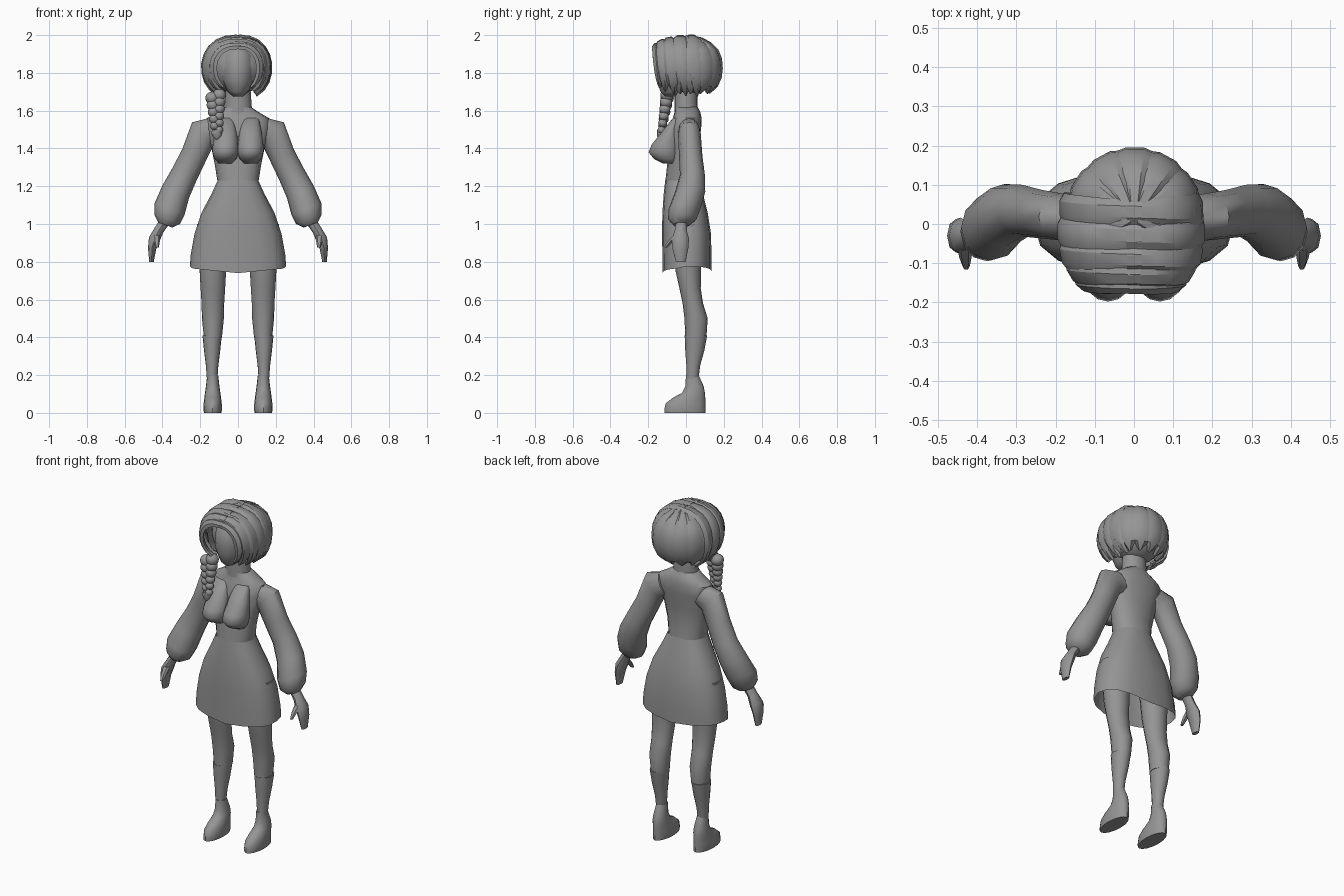
import bpy, bmesh
from math import sin, cos, pi, radians, copysign
from mathutils import Vector

cube = bpy.data.objects.get("Cube")
if cube:
    bpy.data.objects.remove(cube)

GREY = (0.3, 0.3, 0.3, 1)
mat = bpy.data.materials.new("plain grey")
mat.use_nodes = True
mat.diffuse_color = GREY
mat.node_tree.nodes["Principled BSDF"].inputs["Base Color"].default_value = GREY


def finish(name, bm, smooth=45):
    bmesh.ops.recalc_face_normals(bm, faces=bm.faces)
    mesh = bpy.data.meshes.new(name)
    bm.to_mesh(mesh)
    bm.free()
    mesh.materials.append(mat)
    ob = bpy.data.objects.new(name, mesh)
    bpy.context.collection.objects.link(ob)
    bpy.ops.object.select_all(action='DESELECT')
    ob.select_set(True)
    bpy.context.view_layer.objects.active = ob
    bpy.ops.object.shade_smooth_by_angle(angle=radians(smooth))
    return ob


def skin(name, rings, caps=(True, True), smooth=45):
    """Bridge a list of point rings into one surface."""
    bm = bmesh.new()
    vs = [[bm.verts.new(p) for p in r] for r in rings]
    n = len(vs[0])
    for a, b in zip(vs, vs[1:]):
        for i in range(n):
            j = (i + 1) % n
            bm.faces.new((a[i], a[j], b[j], b[i]))
    if caps[0]:
        bm.faces.new(vs[0])
    if caps[1]:
        bm.faces.new(vs[-1])
    return finish(name, bm, smooth)


def ring(c, rx, ry, tilt=0, n=16, power=1.0):
    """Rounded ring, leaned about the y axis by tilt degrees."""
    t, pts = radians(tilt), []
    for i in range(n):
        a = 2 * pi * i / n
        u = copysign(abs(cos(a)) ** power, cos(a)) * rx
        v = copysign(abs(sin(a)) ** power, sin(a)) * ry
        pts.append(Vector(c) + Vector((u * cos(t), v, u * sin(t))))
    return pts


def column(name, rows, x=0, **kw):
    """Loft from rows of (z, half width, front y, back y)."""
    power = kw.pop("power", 1.0)
    rings = [ring((x, (f + b) / 2, z), w, (b - f) / 2, power=power) for z, w, f, b in rows]
    return skin(name, rings, **kw)


def limb(name, rows, n=12):
    """Loft from rows of (x, y, z, width radius, depth radius, tilt)."""
    return skin(name, [ring(r[:3], r[3], r[4], r[5], n) for r in rows])


def blob(name, c, r):
    bm = bmesh.new()
    bmesh.ops.create_uvsphere(bm, u_segments=16, v_segments=10, radius=1)
    for v in bm.verts:
        v.co = Vector([v.co[i] * r[i] + c[i] for i in range(3)])
    return finish(name, bm)


def lock(name, path, outs, widths, thick=0.012):
    """Flat ridged strand of hair along a path."""
    rings = []
    for i, p in enumerate(path):
        tan = (path[min(i + 1, len(path) - 1)] - path[max(i - 1, 0)]).normalized()
        out = outs[i].normalized()
        side = tan.cross(out).normalized() * widths[i] / 2
        rings.append([p - side, p - side * .4 + out * thick, p + side * .5 + out * thick,
                      p + side, p - out * thick])
    return skin(name, rings, smooth=30)


# Dress: hollow skirt running up into the bodice
skirt = column("skirt", [
    (.75, .255, -.125, .135), (.84, .25, -.125, .135), (.95, .23, -.127, .132),
    (1.06, .193, -.125, .115), (1.16, .14, -.118, .09), (1.23, .108, -.11, .072)],
    power=.8, caps=(False, False))
for v in skirt.data.vertices:
    if v.co.z < .8:
        v.co.z += .025 * abs(v.co.x) / .25 - (.01 if v.co.y < 0 else 0)
column("bodice", [
    (1.22, .108, -.11, .072), (1.31, .122, -.1, .06), (1.41, .142, -.09, .065),
    (1.5, .17, -.085, .08), (1.56, .165, -.07, .083), (1.595, .105, -.06, .075),
    (1.62, .068, -.06, .062)], power=.9)
column("neck", [(1.59, .075, -.062, .062), (1.66, .07, -.062, .062), (1.74, .065, -.06, .06)])

for s, side in ((1, "left"), (-1, "right")):
    column(side + "_bust", [
        (1.32, .035, -.12, -.05), (1.345, .058, -.17, -.04), (1.38, .07, -.198, -.03),
        (1.42, .068, -.182, -.03), (1.48, .06, -.135, -.03), (1.56, .045, -.07, -.02)],
        x=s * .066, smooth=60)
    # Puffed sleeve
    limb(side + "_sleeve", [(s * x, y, z, r, d, s * t) for x, y, z, r, d, t in [
        (.12, .015, 1.5, .07, .055, 60), (.185, .018, 1.48, .082, .06, 45),
        (.235, .025, 1.36, .07, .062, 30), (.285, .034, 1.26, .072, .066, 27),
        (.33, .022, 1.17, .078, .08, 25), (.362, -.008, 1.08, .085, .084, 22),
        (.375, -.02, 1.025, .072, .075, 20), (.385, -.025, .995, .04, .042, 20)]])
    # Hand with thumb
    limb(side + "_hand", [(s * x, y, z, r, d, s * t) for x, y, z, r, d, t in [
        (.39, -.025, 1.01, .028, .03, 20), (.42, -.028, .965, .026, .032, 25),
        (.443, -.03, .92, .03, .046, 20), (.455, -.03, .87, .022, .042, 10),
        (.458, -.028, .8, .012, .026, 0)]], n=8)
    limb(side + "_thumb", [(s * x, y, z, r, r, 0) for x, y, z, r in [
        (.432, -.05, .94, .02), (.43, -.085, .905, .016), (.428, -.108, .875, .009)]], n=6)
    # Leg, stocking and boot
    column(side + "_leg", [
        (1.0, .085, -.08, .085), (.75, .07, -.055, .08), (.66, .065, -.035, .078),
        (.58, .06, -.018, .09), (.5, .058, -.008, .115), (.4, .048, -.004, .108)],
        x=s * .133)
    column(side + "_stocking", [
        (.41, .051, -.007, .112), (.33, .043, -.004, .097), (.25, .033, .002, .075),
        (.18, .028, .002, .066)], x=s * .137)
    column(side + "_boot", [
        (0, .046, -.115, .102), (.015, .049, -.115, .102), (.05, .048, -.108, .102),
        (.08, .044, -.07, .102), (.105, .041, -.022, .1), (.14, .036, -.004, .094),
        (.2, .029, 0, .067)], x=s * .134)

# Head and underlying hair
column("face", [
    (1.675, .025, -.11, 0), (1.7, .055, -.135, .02), (1.76, .083, -.155, .05),
    (1.82, .09, -.16, .06), (1.89, .085, -.15, .06), (1.95, .05, -.1, .05)], smooth=60)
blob("hair_base", (0, .02, 1.835), (.155, .155, .15))

# Back strands fanning from the crown
for k in range(9):
    a = radians(-24 + 28.5 * k)
    path, outs, widths = [], [], []
    for i in range(9):
        t = radians(4 + 17.5 * i)
        d = Vector((cos(a) * sin(t), sin(a) * sin(t), cos(t)))
        bulge = 1 + .06 * sin(2 * t) ** 2
        path.append(Vector((d.x * .165, d.y * .168 + .015, 1.828 + d.z * .16)) * 1.0
                    + Vector((d.x, d.y, 0)) * .165 * (bulge - 1))
        outs.append(d)
        widths.append(.02 + .085 * sin(t) if i < 8 else .015)
    lock("back_strand_%d" % (k + 1), path, outs, widths)

# Front strands parted in the middle and falling to each side
bands = [(.03, .165, .163, 0, .08), (-.03, .17, .16, 0, .085), (-.09, .162, .15, -.2, .08),
         (-.135, .14, .135, -.6, .075), (-.163, .118, .115, -1.2, .055)]
for s, side in ((1, "left"), (-1, "right")):
    for k, (y, rx, rz, fwd, w) in enumerate(bands):
        path, outs, widths = [], [], []
        wide = rx + (.014 if s < 0 else 0)
        for i in range(10):
            t = radians(93 - 17.2 * i)
            x = copysign(abs(cos(t)) ** .75, cos(t)) * wide
            path.append(Vector((s * x, y + .03 * (i / 9) ** 2, 1.828 + rz * sin(t))))
            outs.append(Vector((s * cos(t), fwd, sin(t))))
            widths.append(w * (.75, .85, .95, 1, 1, 1, .95, .8, .55, .15)[i])
        lock("%s_front_strand_%d" % (side, k + 1), path, outs, widths)

# Braid hanging over the right shoulder
for k in range(6):
    f = k / 5
    for s in (-1, 1):
        r = .042 - .018 * f
        blob("braid_knot_%d_%s" % (k + 1, "a" if s < 0 else "b"),
             (-.118 + .008 * f + s * r * .45, -.1 - .03 * f, 1.675 - .185 * f + s * .008),
             (r * .85, r * .85, r * .8))
limb("braid_tip", [(-.11, -.13, 1.5, .024, .022, 0), (-.11, -.132, 1.465, .026, .022, 0),
                   (-.108, -.132, 1.445, .008, .008, 0)], n=8)
